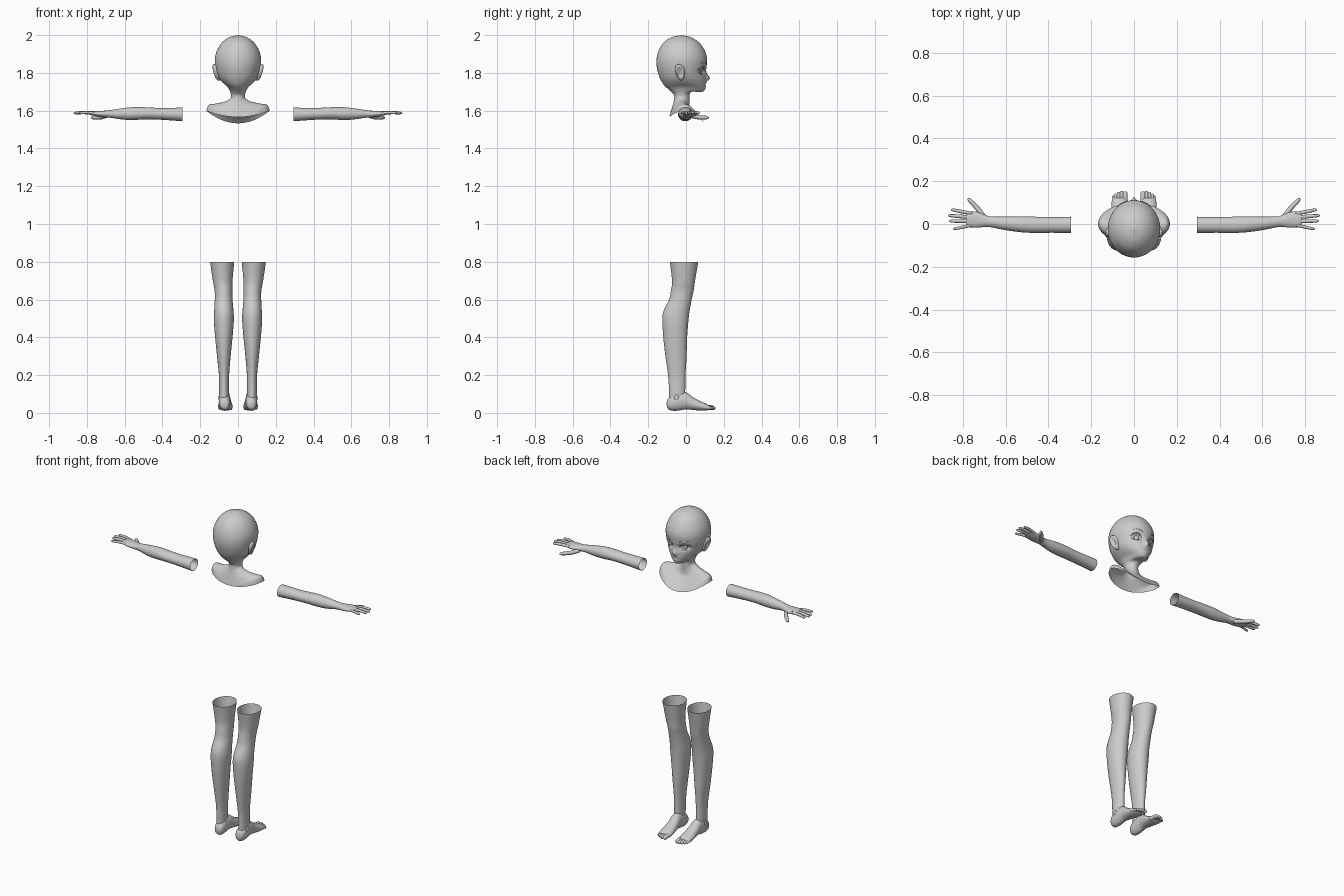
import bpy, bmesh, math
from mathutils import Vector
from mathutils.bvhtree import BVHTree


def smooth_rows(rows, n):
    """Catmull-Rom interpolation of tuples of numbers."""
    out = []
    for i in range(len(rows) - 1):
        a, b, c, d = rows[max(i - 1, 0)], rows[i], rows[i + 1], rows[min(i + 2, len(rows) - 1)]
        for k in range(n):
            t = k / n
            out.append(tuple(0.5 * (2 * q + (r - p) * t + (2 * p - 5 * q + 4 * r - s) * t * t
                                    + (3 * q - p - 3 * r + s) * t ** 3) for p, q, r, s in zip(a, b, c, d)))
    return out + [rows[-1]]


def skin(name, rings, mirror=False, caps=(False, False)):
    """Join rings of points into a smooth tube."""
    bm = bmesh.new()
    vs = [[bm.verts.new(p) for p in r] for r in rings]
    n = len(vs[0])
    for a, b in zip(vs, vs[1:]):
        for i in range(n):
            bm.faces.new((a[i], a[(i + 1) % n], b[(i + 1) % n], b[i]))
    for use, r in zip(caps, (vs[0], vs[-1])):
        if use:
            bm.faces.new(r)
    bmesh.ops.recalc_face_normals(bm, faces=bm.faces)
    me = bpy.data.meshes.new(name)
    bm.to_mesh(me)
    bm.free()
    for p in me.polygons:
        p.use_smooth = True
    ob = bpy.data.objects.new(name, me)
    bpy.context.collection.objects.link(ob)
    if mirror:
        ob.modifiers.new("mirror", 'MIRROR').use_mirror_merge = False
    return ob


def sweep(name, rows, axis=None, up=(0, 0, 1), n=5, seg=24, caps=(False, False), mirror=True):
    """Rows are x, y, z, half width, half thickness along a path."""
    pts = smooth_rows(rows, n)
    rings = []
    for i, (x, y, z, ra, rb) in enumerate(pts):
        t = Vector(axis) if axis else (Vector(pts[min(i + 1, len(pts) - 1)][:3])
                                       - Vector(pts[max(i - 1, 0)][:3])).normalized()
        a = t.cross(Vector(up)).normalized()
        b = a.cross(t)
        rings.append([Vector((x, y, z)) + a * ra * math.cos(j * math.tau / seg)
                      + b * rb * math.sin(j * math.tau / seg) for j in range(seg)])
    return skin(name, rings, mirror, caps)


def digit(name, pts, r):
    """Rounded finger or toe through three points."""
    p, q, e = (Vector(v) for v in pts)
    path = [(p, 1), (q, 1), (q.lerp(e, .7), .85), (q.lerp(e, .93), .55), (e, .05)]
    sweep(name, [(*v, r * k, r * k) for v, k in path], n=3, seg=12, caps=(True, True))


# Head, neck and shoulders: half width, back y, front y, middle y, back z, side z, front z
body = [(.001, -.026, -.024, -.025, 2, 2, 2),
        (.048, -.078, .027, -.025, 1.988, 1.988, 1.988),
        (.086, -.119, .070, -.025, 1.96, 1.96, 1.96),
        (.111, -.144, .098, -.025, 1.92, 1.92, 1.92),
        (.122, -.155, .111, -.025, 1.88, 1.88, 1.88),
        (.121, -.156, .109, -.025, 1.84, 1.84, 1.835),
        (.112, -.148, .103, -.025, 1.80, 1.80, 1.80),
        (.099, -.135, .106, -.025, 1.765, 1.77, 1.765),
        (.080, -.118, .106, -.022, 1.737, 1.747, 1.735),
        (.058, -.094, .098, -.018, 1.714, 1.728, 1.708),
        (.047, -.076, .078, -.02, 1.698, 1.712, 1.698),
        (.038, -.063, .026, -.022, 1.68, 1.69, 1.698),
        (.039, -.064, .018, -.025, 1.655, 1.667, 1.65),
        (.070, -.070, .022, -.022, 1.63, 1.648, 1.605),
        (.120, -.079, .045, -.012, 1.60, 1.637, 1.58),
        (.155, -.086, .078, -.003, 1.577, 1.63, 1.552),
        (.168, -.089, .098, 0, 1.566, 1.60, 1.533)]
EX, EZ = .05, 1.812
rings = []
for w, yb, yf, yc, zb, zs, zf in smooth_rows(body, 7):
    ring = []
    for j in range(72):
        s, c = math.sin(j * math.tau / 72), math.cos(j * math.tau / 72)
        x = w * s
        y = yc + ((yf if c > 0 else 2 * yc - yb) - yc) * c
        z = zs + ((zf if c > 0 else zb) - zs) * c * c
        if c > 0 and z > 1.7:
            # nose, eye sockets, lips and mouth crease
            y += .021 * math.exp(-(x / .011) ** 2 - ((z - 1.77) / (.028 if z > 1.77 else .012)) ** 2)
            y -= .014 * math.exp(-(((abs(x) - EX) / .027) ** 2 + ((z - EZ) / .019) ** 2) ** 2)
            y -= .004 * math.exp(-(x / .022) ** 2 - ((z - 1.738) / .004) ** 2)
        ring.append((x, y, z))
    rings.append(ring)
head = skin("head_and_shoulders", rings)
tree = BVHTree.FromPolygons([v.co for v in head.data.vertices], [p.vertices[:] for p in head.data.polygons])


def on_face(x, z, lift=0.0):
    hit = tree.ray_cast(Vector((x, 1, z)), Vector((0, -1, 0)))[0]
    return Vector((x, hit.y + lift, z))


# Eyes: shallow iris, upper and lower lashes, brow
iris = on_face(EX, EZ, .003)
sweep("irises", [(iris.x + k * .4, iris.y + k, iris.z, r, r * 1.25)
                 for k, r in ((-.004, .013), (0, .012), (.002, .007), (.003, .001))],
      axis=Vector((.4, 1, 0)).normalized(), n=3, caps=(False, True))
for name, half, base, arch, r in (("upper_lashes", .030, EZ + .001, .020, .0035),
                                  ("lower_lashes", .022, EZ - .009, -.010, .0012),
                                  ("eyebrows", .027, EZ + .034, .010, .0017)):
    rows = []
    for i in range(9):
        u = i / 4 - 1
        p = on_face(EX + 0.004 + half * u, base + arch * (1 - u * u) + .003 * u, .002)
        k = r * (.15 + .85 * (1 - u ** 4))
        rows.append((*p, k, k))
    sweep(name, rows, up=(0, 1, 0), n=2, seg=8, caps=(True, True))

# Ears: leaf-shaped shells with a hollow outer face
ears = []
for i in range(13):
    r = math.sin(math.pi * i / 24)
    ears.append((r, .012 * math.cos(math.pi * i / 24) - .010 * max(0, 1 - (r / .7) ** 2)))
rings = []
for r, h in [(1.0, -.018)] + ears[::-1]:
    ring = []
    for j in range(24):
        a = j * math.tau / 24
        u, v = math.cos(a) * r, math.sin(a) * r
        py = -.031 + .025 * u * (1 + .25 * v) - .006 * v
        ring.append((.117 + h + .010 * v - .22 * (py + .03), py, 1.803 + .043 * v))
    rings.append(ring)
skin("ears", rings, mirror=True)

# Arms: open at the upper end, closing into the palm
arm = [(.295, -.004, 1.580, .038, .036), (.36, -.004, 1.582, .037, .033),
       (.43, -.004, 1.584, .037, .031), (.49, -.003, 1.586, .038, .032),
       (.55, 0, 1.585, .036, .034), (.61, .004, 1.583, .031, .030),
       (.67, .010, 1.583, .025, .021), (.70, .015, 1.582, .029, .018),
       (.735, .020, 1.583, .037, .016), (.77, .022, 1.586, .037, .012), (.785, .022, 1.587, .032, .008)]
sweep("arms", arm, axis=(1, 0, 0), caps=(False, True))

# Fingers and thumbs
for name, y0, y1, tip, r in (("index_fingers", .048, .068, .857, .0085), ("middle_fingers", .031, .040, .870, .0088),
                             ("ring_fingers", .013, .014, .866, .0085), ("little_fingers", -.005, -.024, .846, .0075)):
    digit(name, [(.757, y0, 1.586), ((.757 + tip) / 2, (y0 + y1) / 2, 1.590), (tip, y1, 1.587)], r)
digit("thumbs", [(.70, .030, 1.572), (.732, .073, 1.564), (.777, .120, 1.563)], .0115)

# Legs: open at the thigh
leg = [(.084, -.010, .80, .064, .075), (.081, -.013, .70, .052, .061),
       (.077, -.019, .65, .047, .060), (.076, -.030, .60, .047, .060),
       (.075, -.050, .54, .051, .069), (.075, -.056, .49, .053, .069),
       (.075, -.057, .40, .046, .063), (.075, -.053, .30, .036, .056),
       (.074, -.049, .20, .027, .046), (.074, -.047, .12, .026, .043), (.073, -.047, .05, .024, .042)]
sweep("legs", leg, axis=(0, 0, -1), up=(0, 1, 0), seg=32)

# Feet: heel to ball, then toes
foot = [(.070, -.102, .048, .004, .006), (.070, -.096, .048, .020, .026),
        (.071, -.075, .053, .029, .041), (.071, -.040, .062, .031, .050),
        (.070, -.002, .065, .031, .046), (.068, .035, .050, .034, .034),
        (.067, .075, .037, .038, .025), (.066, .105, .031, .038, .019), (.066, .122, .028, .033, .011)]
sweep("feet", foot, axis=(0, 1, 0), caps=(True, True))
for i, (x, tip, r) in enumerate(((.042, .152, .0125), (.058, .155, .0095), (.072, .150, .009),
                                 (.085, .142, .0085), (.096, .132, .008))):
    digit("toes_%d" % (i + 1), [(x, .095, .028), (x, tip - .018, .028), (x, tip, .022)], r)

# Ankle bones
sweep("ankle_bones", [(.045, -.045, .095, .003, .003), (.049, -.045, .095, .013, .014),
                      (.074, -.047, .088, .017, .018), (.099, -.05, .08, .013, .014), (.103, -.05, .08, .003, .003)],
      axis=(1, 0, 0), caps=(True, True))
